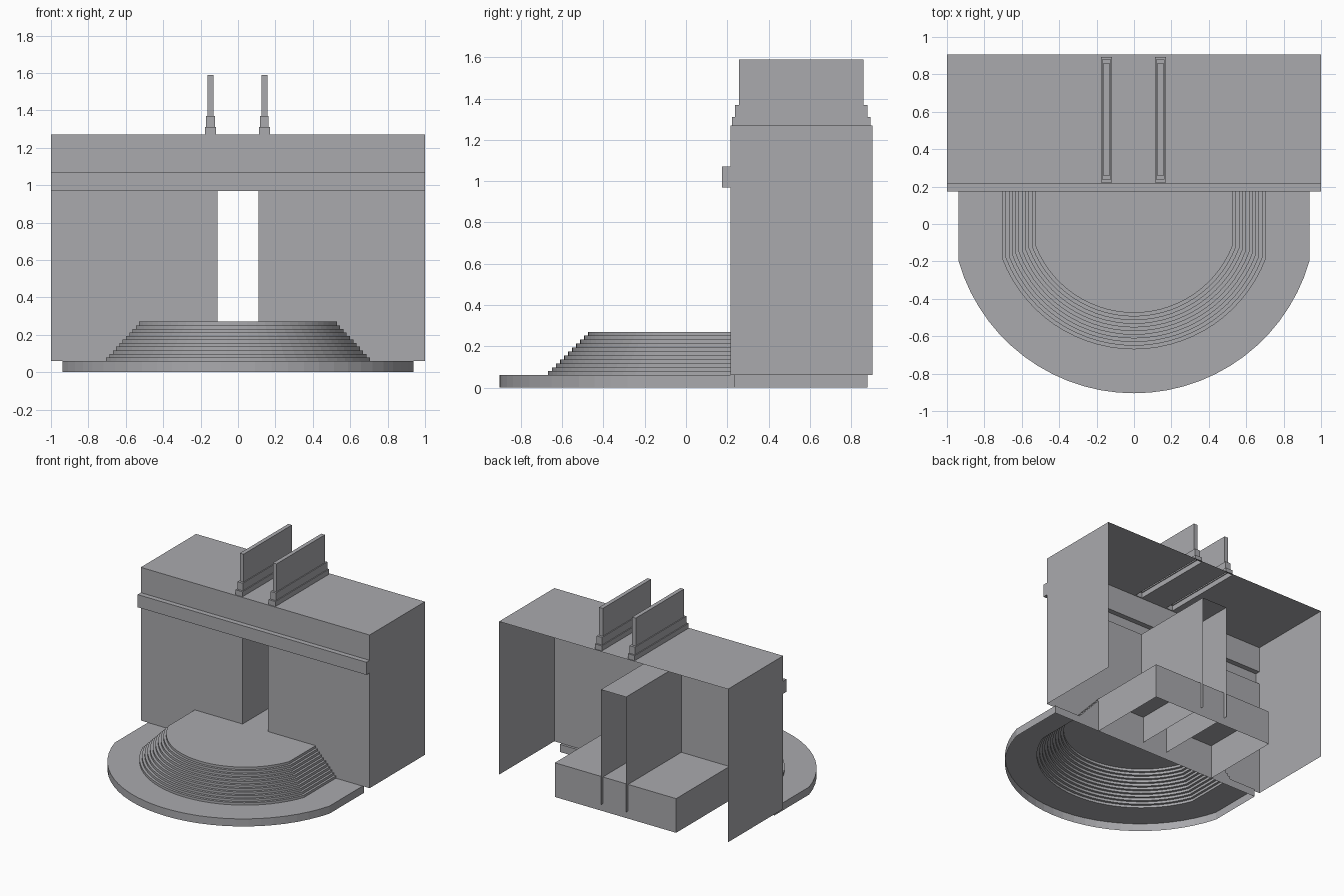
import bpy, math

if "Cube" in bpy.data.objects:
    bpy.data.objects.remove(bpy.data.objects["Cube"])

grey = bpy.data.materials.new("plain grey")
grey.diffuse_color = (0.40, 0.40, 0.42, 1)
grey.use_nodes = True
grey.node_tree.nodes["Principled BSDF"].inputs["Base Color"].default_value = grey.diffuse_color


def make(name, polys):
    """Object from a list of polygons, welding shared corners."""
    index, verts, faces = {}, [], []
    for poly in polys:
        face = []
        for p in poly:
            key = tuple(round(c, 4) for c in p)
            if key not in index:
                index[key] = len(verts)
                verts.append(key)
            face.append(index[key])
        faces.append(face)
    me = bpy.data.meshes.new(name)
    me.from_pydata(verts, [], faces)
    me.materials.append(grey)
    ob = bpy.data.objects.new(name, me)
    bpy.context.collection.objects.link(ob)
    return ob


def skin(loops, cap=True):
    """Stepped shell, open below, through (points, z) outlines from the bottom up."""
    polys = []
    for (a, za), (b, zb) in zip(loops, loops[1:]):
        n = len(a)
        for i in range(n):
            j = (i + 1) % n
            if za == zb and a[i][1] == a[j][1] == b[i][1]:
                continue  # treads have no width along the flat back
            polys.append([(*a[i], za), (*a[j], za), (*b[j], zb), (*b[i], zb)])
    if cap:
        pts, z = loops[-1]
        polys.append([(*p, z) for p in pts])
    return polys


def rect(x0, x1, y0, y1):
    return [(x0, y0), (x1, y0), (x1, y1), (x0, y1)]


BACK = 0.235      # flat rear of the rounded platform
F, R = 0.215, 0.905   # front and rear of the building
ROOF, DOOR, FOOT = 1.27, 0.97, 0.06


def u_shape(half, front, centre, n=28):
    """Round front clipped by straight sides, flat back."""
    r = centre - front
    a = math.asin(half / r)
    arc = [(r * math.sin(t), centre - r * math.cos(t))
           for t in (-a + 2 * a * i / n for i in range(n + 1))]
    return [(-half, BACK)] + arc + [(half, BACK)]


# Rounded base plate and the stack of thin steps
base = u_shape(0.938, -0.905, 0.071)
loops = [(base, 0.0), (base, FOOT)]
N = 11
for k in range(N):
    t = k / (N - 1)
    ring = u_shape(0.705 - 0.177 * t, -0.67 + 0.195 * t, 0.085 + 0.007 * t)
    z0 = FOOT + 0.21 * k / N
    loops += [(ring, z0), (ring, FOOT + 0.21 * (k + 1) / N)]
for k in range(1, len(loops)):      # identical heights for each tread
    loops[k] = (loops[k][0], round(loops[k][1], 4))
make("stepped_platform", skin(loops))

# Plain block carrying the steps into the building, open below
block = rect(-0.53, 0.53, BACK, 0.88)
make("rear_block", skin([(block, 0.0), (block, 0.27)]))


def front_panel(x0, x1, z0, z1, y):
    return [(x0, y, z0), (x1, y, z0), (x1, y, z1), (x0, y, z1)]


# Front wall with doorway
D, B, LED = 0.11, 0.175, 1.07
make("front_wall", [front_panel(-1, -D, FOOT, DOOR, F),
                    front_panel(D, 1, FOOT, DOOR, F),
                    front_panel(-1, 1, LED, ROOF, F)])

# Projecting hollow ledge
make("front_ledge", [front_panel(-1, 1, DOOR, LED, B),
                     [(-1, B, LED), (1, B, LED), (1, F, LED), (-1, F, LED)],
                     [(-1, F, DOOR), (1, F, DOOR), (1, B, DOOR), (-1, B, DOOR)]])

# Side walls, including the ledge ends
side = [(F, FOOT), (R, FOOT), (R, ROOF), (F, ROOF),
        (F, LED), (B, LED), (B, DOOR), (F, DOOR)]
make("right_wall", [[(1, y, z) for y, z in side]])
make("left_wall", [[(-1, y, z) for y, z in reversed(side)]])

# Doorway passage, open at both ends
make("passage", [[(-D, F, FOOT), (-D, R, FOOT), (-D, R, DOOR), (-D, F, DOOR)],
                 [(D, R, FOOT), (D, F, FOOT), (D, F, DOOR), (D, R, DOOR)],
                 [(-D, F, DOOR), (D, F, DOOR), (D, R, DOOR), (-D, R, DOOR)]])

# Roof, left open beneath the two hollow fins
centres, W, Y0, Y1 = (-0.147, 0.141), 0.03, 0.222, 0.893
xs = [-1] + [c + s * W for c in centres for s in (-1, 1)] + [1]
ys = [F, Y0, Y1, R]
roof = []
for i in range(5):
    for j in range(3):
        if not (i in (1, 3) and j == 1):
            roof.append([(x, y, ROOF) for x, y in rect(xs[i], xs[i + 1], ys[j], ys[j + 1])])
make("roof", roof)

# Two stepped roof fins
for name, c in zip(("left_fin", "right_fin"), centres):
    fin = []
    for w, y0, y1, z0, z1 in ((W, Y0, Y1, ROOF, 1.31),
                              (0.023, 0.237, 0.88, 1.31, 1.37),
                              (0.016, 0.257, 0.86, 1.37, 1.59)):
        out = rect(c - w, c + w, y0, y1)
        fin += [(out, z0), (out, z1)]
    make(name, skin(fin))
